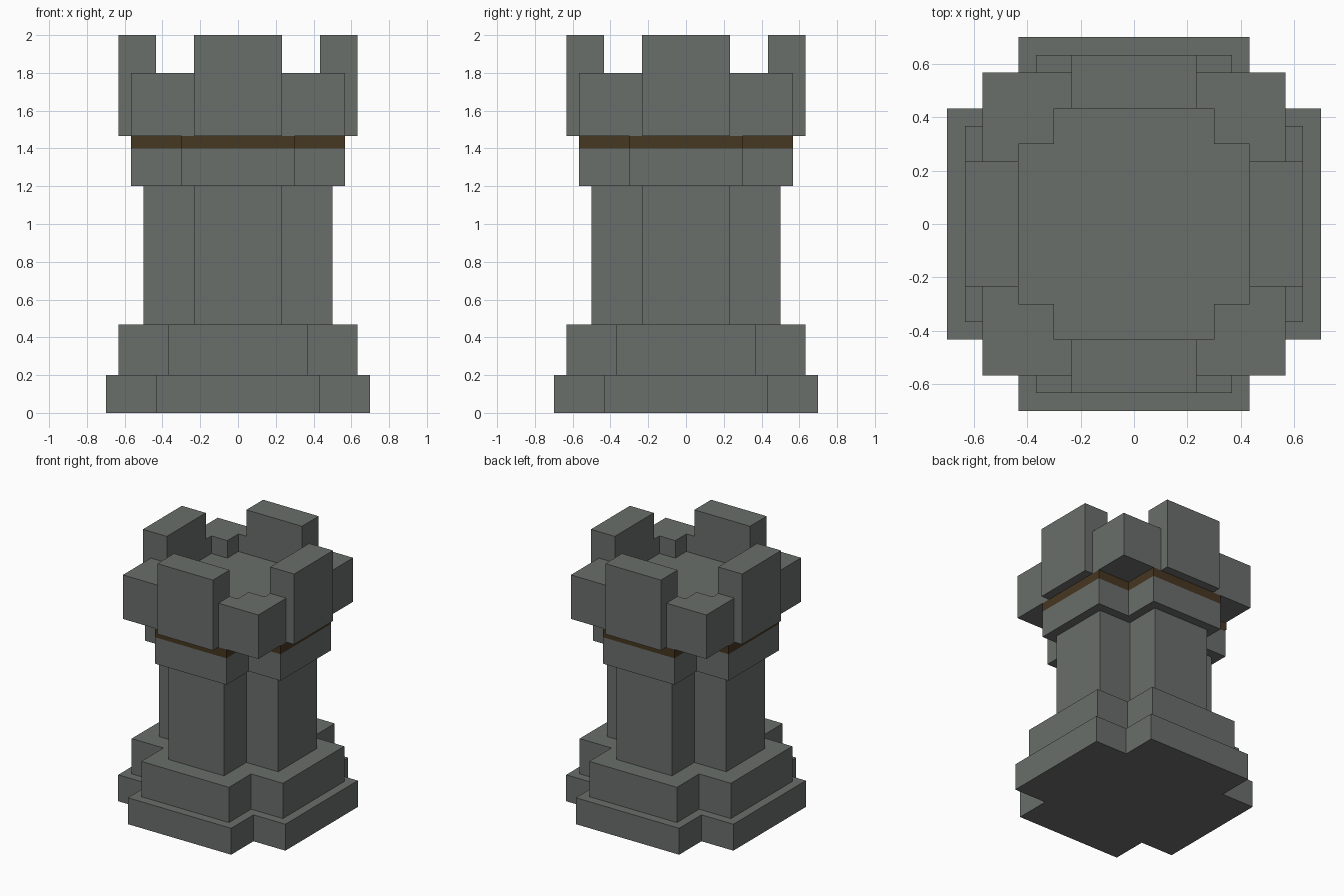
import bpy
import bmesh
from mathutils import Matrix
from math import pi

cube = bpy.data.objects.get("Cube")
if cube:
    bpy.data.objects.remove(cube, do_unlink=True)


def make_material(name, color):
    mat = bpy.data.materials.new(name)
    mat.use_nodes = True
    mat.diffuse_color = color
    mat.node_tree.nodes["Principled BSDF"].inputs["Base Color"].default_value = color
    return mat


stone = make_material("grey stone", (0.143, 0.157, 0.146, 1))
wood = make_material("dark brown band", (0.062, 0.038, 0.015, 1))


def prism(name, outline, z0, z1, mat, turn=0.0):
    """Extrude a flat outline from z0 to z1, turned about the z axis."""
    bm = bmesh.new()
    face = bm.faces.new([bm.verts.new((x, y, z0)) for x, y in outline])
    top = bmesh.ops.extrude_face_region(bm, geom=[face])["geom"]
    verts = [v for v in top if isinstance(v, bmesh.types.BMVert)]
    bmesh.ops.translate(bm, verts=verts, vec=(0, 0, z1 - z0))
    bmesh.ops.rotate(bm, verts=bm.verts, cent=(0, 0, 0), matrix=Matrix.Rotation(turn, 3, "Z"))
    bmesh.ops.recalc_face_normals(bm, faces=bm.faces)
    mesh = bpy.data.meshes.new(name)
    bm.to_mesh(mesh)
    bm.free()
    mesh.materials.append(mat)
    obj = bpy.data.objects.new(name, mesh)
    bpy.context.collection.objects.link(obj)
    return obj


def cross(reach, arm):
    """Square outline with a notch cut from each corner."""
    quarter = [(reach, -arm), (reach, arm), (arm, arm)]
    points = []
    for _ in range(4):
        points += quarter
        quarter = [(-y, x) for x, y in quarter]
    return points


# Stacked tiers: name, reach, arm half-width, bottom, top, material
tiers = [
    ("base", 0.70, 0.433, 0.0, 0.2, stone),
    ("plinth", 0.633, 0.367, 0.2, 0.467, stone),
    ("shaft", 0.50, 0.233, 0.467, 1.2, stone),
    ("collar", 0.567, 0.30, 1.2, 1.4, stone),
    ("band", 0.567, 0.30, 1.4, 1.467, wood),
    ("crown_floor", 0.433, 0.30, 1.467, 1.667, stone),
]
for name, reach, arm, z0, z1, mat in tiers:
    prism(name, cross(reach, arm), z0, z1, mat)

# Battlements: a tall block on each side and a low stepped block on each corner
merlon = [(-0.233, -0.633), (0.233, -0.633), (0.233, -0.433), (-0.233, -0.433)]
corner = [(0.233, -0.433), (0.233, -0.567), (0.567, -0.567), (0.567, -0.233),
          (0.433, -0.233), (0.433, -0.30), (0.30, -0.30), (0.30, -0.433)]
for i, (side, diagonal) in enumerate([("front", "front_left"), ("left", "back_left"),
                                      ("back", "back_right"), ("right", "front_right")]):
    prism(side + "_merlon", merlon, 1.467, 2.0, stone, i * pi / 2)
    prism(diagonal + "_corner_block", corner, 1.467, 1.8, stone, i * pi / 2)
